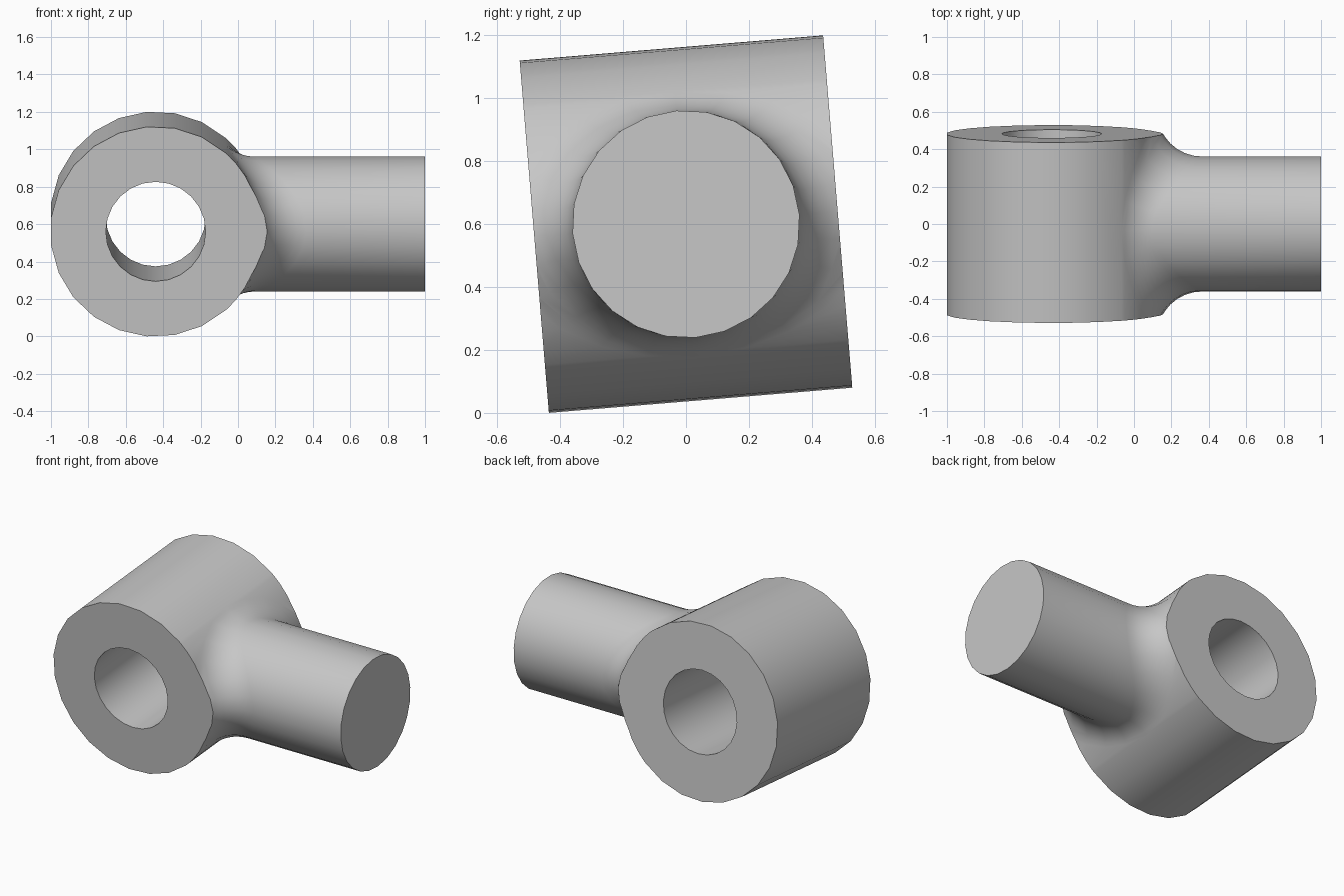
import bpy, bmesh
from math import pi, sin, cos, asin, sqrt, radians
from mathutils import Vector, Matrix

old = bpy.data.objects.get("Cube")
if old:
    bpy.data.objects.remove(old)

EYE_X, EYE_R, HOLE_R, HALF = -0.44, 0.564, 0.267, 0.484
ROD_R, ROD_END, FILLET = 0.362, 1.0, 0.24
SIDES, STEPS, BACK = 24, 8, 17
LONG = 0.8   # rough eye half length, trimmed afterwards
QUARTER = SIDES // 4

steel = bpy.data.materials.new("plain_grey")
steel.use_nodes = True
grey = (0.57, 0.57, 0.57, 1)
steel.diffuse_color = grey
steel.node_tree.nodes["Principled BSDF"].inputs["Base Color"].default_value = grey

bm = bmesh.new()


def bridge(a, b):
    """Join two closed rings with quads."""
    for i in range(len(a)):
        j = (i + 1) % len(a)
        bm.faces.new((a[i], a[j], b[j], b[i]))


def eye_point(angle, y, radius=EYE_R):
    return bm.verts.new((EYE_X + radius * cos(angle), y, radius * sin(angle)))


# Rod and the rolling-ball fillet that blends it into the eye
rings = [[] for _ in range(STEPS + 2)]
eye_angles = []
for k in range(SIDES):
    a = 2 * pi * k / SIDES
    radial = Vector((0, cos(a), sin(a)))
    centre = radial * (ROD_R + FILLET)
    centre.x = EYE_X + sqrt((EYE_R + FILLET) ** 2 - centre.z ** 2)
    to_eye = Vector((EYE_X - centre.x, 0, -centre.z)).normalized()
    rings[0].append(bm.verts.new((ROD_END, ROD_R * cos(a), ROD_R * sin(a))))
    for s in range(STEPS + 1):
        d = (-radial).slerp(to_eye, s / STEPS)
        rings[s + 1].append(bm.verts.new(centre + d * FILLET))
    eye_angles.append(asin(centre.z / (EYE_R + FILLET)))
for a, b in zip(rings, rings[1:]):
    bridge(a, b)
bm.faces.new(rings[0])
contact = rings[-1]

# Eye wall beside the fillet, on both sides of the rod
corners = {}
for side, start in ((1, -QUARTER), (-1, QUARTER)):
    ids = [k % SIDES for k in range(start, start + SIDES // 2 + 1)]
    outer = [eye_point(eye_angles[k], side * LONG) for k in ids]
    for i in range(len(ids) - 1):
        bm.faces.new((contact[ids[i]], contact[ids[i + 1]], outer[i + 1], outer[i]))
    corners[side] = outer if side == 1 else outer[::-1]

# Eye wall round the back
top = eye_angles[QUARTER]
columns = [(corners[1][-1], contact[QUARTER], corners[-1][-1])]
for i in range(1, BACK):
    angle = top + (2 * pi - 2 * top) * i / BACK
    columns.append((eye_point(angle, LONG), eye_point(angle, -LONG)))
columns.append((corners[1][0], contact[-QUARTER], corners[-1][0]))
for a, b in zip(columns, columns[1:]):
    bm.faces.new(a + b[::-1])

# Trim the eye to length
for side in (1, -1):
    bmesh.ops.bisect_plane(bm, geom=bm.verts[:] + bm.edges[:] + bm.faces[:], dist=1e-5,
                           plane_co=(0, side * HALF, 0), plane_no=(0, side, 0), clear_outer=True)

# Through hole and the two end faces around it
hole = {side: [eye_point(2 * pi * k / SIDES, side * HALF, HOLE_R) for k in range(SIDES)]
        for side in (1, -1)}
bridge(hole[1], hole[-1])
for side in (1, -1):
    rim = [e for e in bm.edges if e.is_boundary
           and all(abs(v.co.y - side * HALF) < 1e-4 for v in e.verts)]
    bmesh.ops.triangle_fill(bm, edges=rim, use_beauty=True, normal=(0, side, 0))

bmesh.ops.recalc_face_normals(bm, faces=bm.faces[:])

# Slight tilt about the rod axis, then stand on the ground
bmesh.ops.transform(bm, matrix=Matrix.Rotation(radians(4.74), 4, 'X'), verts=bm.verts[:])
low = min(v.co.z for v in bm.verts)
bmesh.ops.translate(bm, vec=(0, 0, -low), verts=bm.verts[:])

mesh = bpy.data.meshes.new("rod_end")
bm.to_mesh(mesh)
bm.free()
mesh.materials.append(steel)
rod_end = bpy.data.objects.new("rod_end", mesh)
bpy.context.collection.objects.link(rod_end)
bpy.ops.object.select_all(action='DESELECT')
rod_end.select_set(True)
bpy.context.view_layer.objects.active = rod_end
bpy.ops.object.shade_smooth_by_angle(angle=radians(30))
